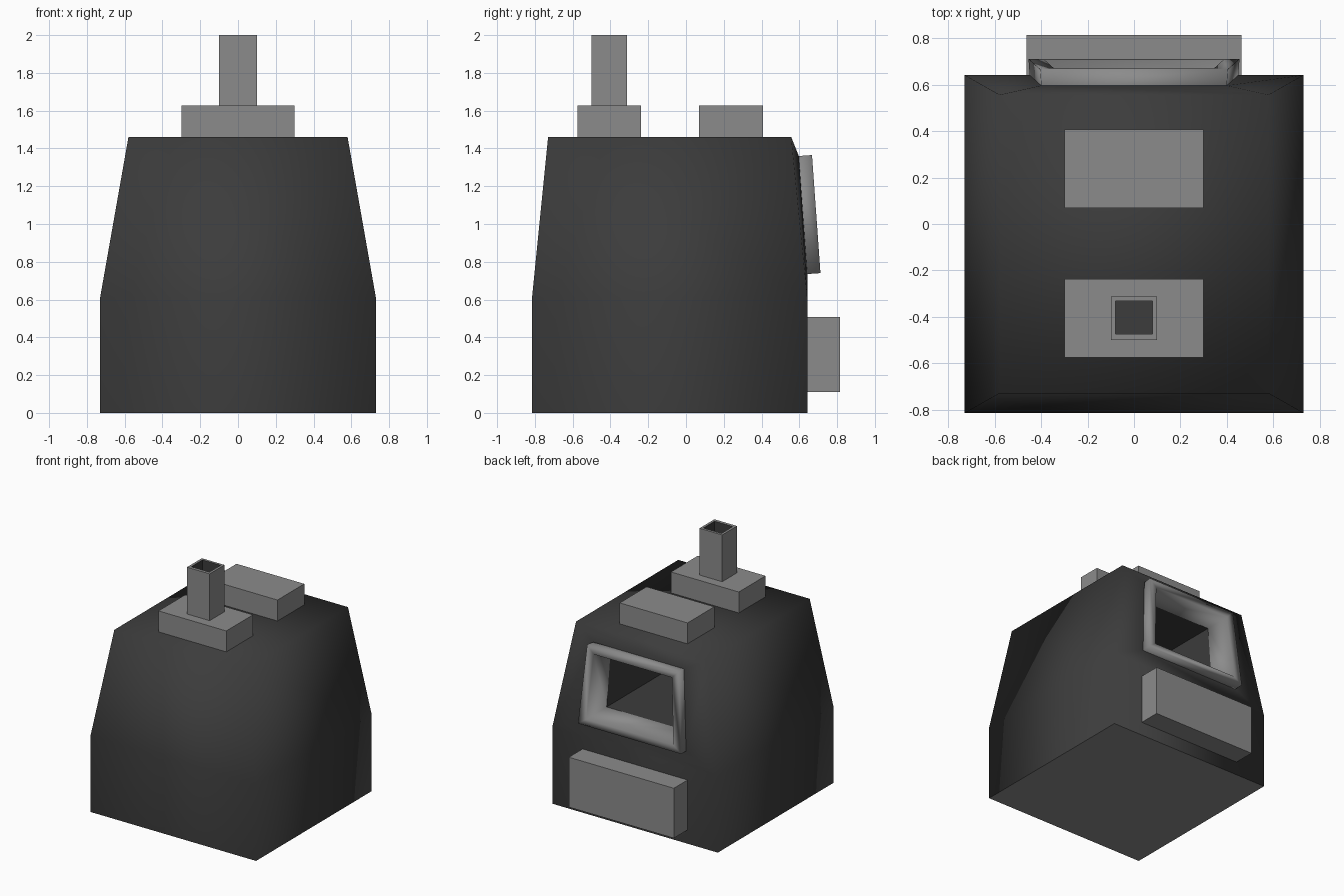
import bpy, bmesh

if "Cube" in bpy.data.objects:
    bpy.data.objects.remove(bpy.data.objects["Cube"])


def material(name, v):
    m = bpy.data.materials.new(name)
    m.diffuse_color = (v, v, v, 1)
    m.use_nodes = True
    m.node_tree.nodes["Principled BSDF"].inputs["Base Color"].default_value = m.diffuse_color
    return m


DARK = material("dark grey", 0.045)
LIGHT = material("mid grey", 0.26)


def finish(name, verts, faces, mat, recalc=True):
    me = bpy.data.meshes.new(name)
    me.from_pydata(verts, [], faces)
    if recalc:
        bm = bmesh.new()
        bm.from_mesh(me)
        bmesh.ops.recalc_face_normals(bm, faces=bm.faces)
        bm.to_mesh(me)
        bm.free()
    me.materials.append(mat)
    ob = bpy.data.objects.new(name, me)
    bpy.context.collection.objects.link(ob)
    return ob


def rect(hx, y0, y1, z):
    return [(-hx, y0, z), (hx, y0, z), (hx, y1, z), (-hx, y1, z)]


def opening(hx_low, y_low, z_low, hx_top, y_top, z_top):
    return [(-hx_low, y_low, z_low), (hx_low, y_low, z_low),
            (hx_top, y_top, z_top), (-hx_top, y_top, z_top)]


def skin(rings):
    """Quads between successive four-point rings."""
    verts = [p for r in rings for p in r]
    faces = []
    for k in range(len(rings) - 1):
        for i in range(4):
            j = (i + 1) % 4
            faces.append((4*k + j, 4*k + i, 4*k + 4 + i, 4*k + 4 + j))
    return verts, faces


def box(name, hx, y0, y1, z0, z1):
    v, f = skin([rect(hx, y0, y1, z0), rect(hx, y0, y1, z1)])
    return finish(name, v, f + [(0, 1, 2, 3), (4, 5, 6, 7)], LIGHT)


# Tapered body, with a hole left in the upper back wall
ring_out = opening(0.45, 0.642, 0.735, 0.40, 0.597, 1.36)
v, f = skin([rect(0.73, -0.815, 0.642, 0), rect(0.73, -0.815, 0.642, 0.61),
             rect(0.58, -0.73, 0.557, 1.46)])
f = [q for q in f if set(q) != {6, 7, 10, 11}]
n = len(v)
v += ring_out
outer = [7, 6, 10, 11]
for i in range(4):
    j = (i + 1) % 4
    f.append((outer[i], outer[j], n + j, n + i))
f += [(0, 1, 2, 3), (8, 9, 10, 11)]
body = finish("body", v, f, DARK)
body.data.materials.append(LIGHT)
# The underside is the lighter grey
for p in body.data.polygons:
    under = p.normal.z < -0.9
    p.use_smooth = not under
    p.material_index = int(under)

# Raised window frame with its inner sleeve
sleeve_end = opening(0.385, 0.45, 0.79, 0.345, 0.45, 1.305)
v, f = skin([ring_out,
             opening(0.455, 0.712, 0.74, 0.405, 0.667, 1.365),
             opening(0.385, 0.708, 0.79, 0.345, 0.671, 1.305),
             sleeve_end])
frame = finish("window_frame", v, f, LIGHT, recalc=False)
for p in frame.data.polygons:
    p.use_smooth = True

# Dark chamber behind the window
v, f = skin([sleeve_end, opening(0.385, -0.55, 0.79, 0.345, -0.55, 1.305)])
finish("chamber", v, f + [(7, 6, 5, 4)], DARK, recalc=False)

# Blocks on the back and roof
box("back_block", 0.463, 0.642, 0.815, 0.11, 0.508)
box("roof_block", 0.299, 0.07, 0.408, 1.46, 1.627)
box("chimney_base", 0.299, -0.575, -0.238, 1.46, 1.627)

# Hollow square chimney, dark inside
v, f = skin([rect(0.1, -0.5, -0.313, 1.627), rect(0.1, -0.5, -0.313, 2.0),
             rect(0.08, -0.475, -0.333, 2.0), rect(0.08, -0.475, -0.333, 1.64)])
chimney = finish("chimney", v, f + [(0, 1, 2, 3), (12, 13, 14, 15)], LIGHT)
chimney.data.materials.append(DARK)
for p in chimney.data.polygons:
    c = p.center
    if abs(c.x) < 0.09 and -0.48 < c.y < -0.32 and 1.63 < c.z < 1.99:
        p.material_index = 1
